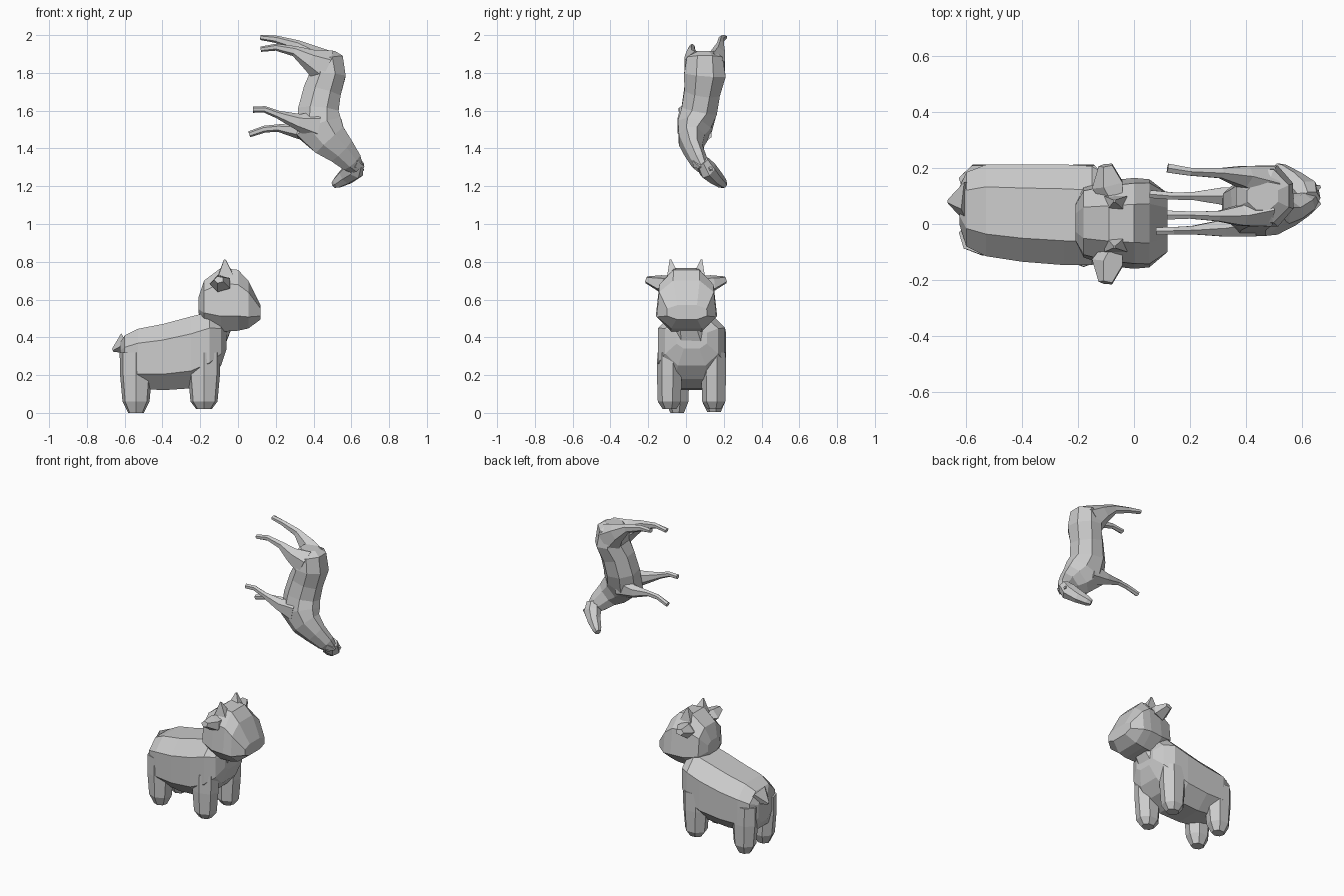
import bpy, bmesh, math
from mathutils import Vector


def loft(name, rings, n=8, ref=(0, 1, 0), axis=None, p=1.0):
    """Flat-faced tube. rings: (x, y, z, half size along ref, half size across)."""
    bm = bmesh.new()
    pts = [Vector(r[:3]) for r in rings]
    prev = None
    k = math.cos(math.pi / n) ** p
    for i, r in enumerate(rings):
        t = Vector(axis) if axis else pts[min(i + 1, len(pts) - 1)] - pts[max(i - 1, 0)]
        t.normalize()
        u = Vector(ref)
        u = (u - t * u.dot(t)).normalized()
        v = t.cross(u)
        ring = []
        for j in range(n):
            a = 2 * math.pi * (j + 0.5) / n
            c, s = math.cos(a), math.sin(a)
            c = math.copysign(abs(c) ** p, c) / k
            s = math.copysign(abs(s) ** p, s) / k
            ring.append(bm.verts.new(pts[i] + u * c * r[3] + v * s * r[4]))
        if prev:
            for j in range(n):
                bm.faces.new((prev[j], prev[(j + 1) % n], ring[(j + 1) % n], ring[j]))
        else:
            bm.faces.new(ring[::-1])
        prev = ring
    bm.faces.new(prev)
    bmesh.ops.recalc_face_normals(bm, faces=bm.faces[:])
    me = bpy.data.meshes.new(name)
    bm.to_mesh(me)
    bm.free()
    ob = bpy.data.objects.new(name, me)
    bpy.context.collection.objects.link(ob)
    return ob


def slices(name, rows, n=8, p=0.75):
    """Loft along x from (x, z low, z high, y low, y high)."""
    return loft(name, [(x, (y0 + y1) / 2, (z0 + z1) / 2, (y1 - y0) / 2, (z1 - z0) / 2)
                       for x, z0, z1, y0, y1 in rows], n, axis=(1, 0, 0), p=p)


# Cow body
slices("cow_body", [
    (-0.625, 0.20, 0.37, 0.00, 0.13), (-0.60, 0.15, 0.41, -0.08, 0.185),
    (-0.53, 0.13, 0.445, -0.115, 0.212), (-0.40, 0.12, 0.47, -0.135, 0.213),
    (-0.25, 0.13, 0.51, -0.147, 0.213), (-0.15, 0.18, 0.535, -0.147, 0.207),
    (-0.09, 0.25, 0.51, -0.11, 0.17), (-0.06, 0.34, 0.45, -0.05, 0.11)])

# Cow tail stub
loft("cow_tail", [(-0.59, 0.08, 0.37, 0.07, 0.05), (-0.663, 0.08, 0.33, 0.008, 0.008)], 5)

# Cow neck
loft("cow_neck", [(-0.16, 0.03, 0.40, 0.13, 0.10), (-0.11, 0.01, 0.50, 0.10, 0.09)], 8)

# Cow head, narrower at the crown
head = slices("cow_head", [
    (-0.21, 0.53, 0.61, -0.06, 0.07), (-0.18, 0.475, 0.70, -0.12, 0.13),
    (-0.09, 0.43, 0.768, -0.15, 0.155), (0.0, 0.435, 0.757, -0.16, 0.165),
    (0.055, 0.447, 0.70, -0.155, 0.16), (0.12, 0.495, 0.57, -0.10, 0.11)])
for v in head.data.vertices:
    if v.co.z > 0.55:
        v.co.y *= 1 - 0.9 * (v.co.z - 0.55)

# Cow ears and horns
for s, side in ((-1, "right"), (1, "left")):
    loft("cow_ear_" + side, [
        (-0.07, s * 0.08, 0.69, 0.03, 0.03), (-0.09, s * 0.14, 0.685, 0.05, 0.038),
        (-0.10, s * 0.21, 0.705, 0.022, 0.016)], 5, ref=(1, 0, 0))
    loft("cow_horn_" + side, [
        (-0.065, s * 0.07, 0.73, 0.03, 0.04), (-0.07, s * 0.082, 0.812, 0.004, 0.004)], 4)

# Cow legs
for name, x, y, z0 in (("rear_right", -0.54, -0.045, 0.0), ("rear_left", -0.54, 0.15, 0.005),
                       ("front_right", -0.18, -0.085, 0.02), ("front_left", -0.18, 0.15, 0.02)):
    loft("cow_leg_" + name, [
        (x, y, 0.32, 0.060, 0.08), (x, y, 0.20, 0.062, 0.078),
        (x, y, 0.06, 0.058, 0.066), (x, y, z0, 0.034, 0.038)], 7)

# Horse body and neck, rump at the top
loft("horse_body", [
    (0.46, 0.10, 1.915, 0.05, 0.055), (0.46, 0.10, 1.88, 0.095, 0.095),
    (0.475, 0.10, 1.79, 0.11, 0.095), (0.445, 0.085, 1.70, 0.095, 0.10),
    (0.425, 0.07, 1.60, 0.095, 0.107), (0.43, 0.045, 1.51, 0.09, 0.125),
    (0.485, 0.03, 1.445, 0.068, 0.10), (0.545, 0.04, 1.39, 0.048, 0.077),
    (0.60, 0.07, 1.33, 0.042, 0.058), (0.63, 0.09, 1.295, 0.03, 0.035)], 8)

# Horse head
loft("horse_head", [
    (0.63, 0.085, 1.33, 0.035, 0.035), (0.612, 0.115, 1.285, 0.045, 0.052),
    (0.57, 0.155, 1.25, 0.035, 0.042), (0.525, 0.19, 1.218, 0.026, 0.028),
    (0.508, 0.203, 1.208, 0.016, 0.018)], 7)

# Horse ears
for i, (y, z) in enumerate(((0.135, 1.285), (0.075, 1.30))):
    loft("horse_ear_%d" % i, [(0.62, y - 0.02, z + 0.02, 0.02, 0.02),
                              (0.665, y, z, 0.005, 0.005)], 4)

# Horse legs, pointing toward -x
legs = {
    "hind_left": [(0.46, 0.145, 1.83, 0.062, 0.085), (0.39, 0.17, 1.89, 0.038, 0.052),
                  (0.31, 0.182, 1.945, 0.018, 0.026), (0.20, 0.187, 1.978, 0.014, 0.017),
                  (0.12, 0.20, 1.988, 0.016, 0.012)],
    "hind_right": [(0.46, 0.05, 1.83, 0.06, 0.085), (0.38, 0.03, 1.87, 0.036, 0.05),
                   (0.30, 0.028, 1.915, 0.018, 0.024), (0.20, 0.032, 1.936, 0.013, 0.016),
                   (0.12, 0.032, 1.925, 0.016, 0.012)],
    "front_right": [(0.42, 0.005, 1.52, 0.05, 0.07), (0.32, -0.015, 1.54, 0.030, 0.038),
                    (0.21, -0.022, 1.58, 0.015, 0.018), (0.14, -0.024, 1.607, 0.013, 0.015),
                    (0.08, -0.026, 1.605, 0.014, 0.014)],
    "front_left": [(0.42, 0.085, 1.50, 0.05, 0.07), (0.31, 0.10, 1.495, 0.030, 0.036),
                   (0.21, 0.10, 1.508, 0.014, 0.017), (0.14, 0.10, 1.502, 0.013, 0.016),
                   (0.06, 0.107, 1.475, 0.014, 0.014)],
}
for name, rings in legs.items():
    loft("horse_leg_" + name, rings, 6)
